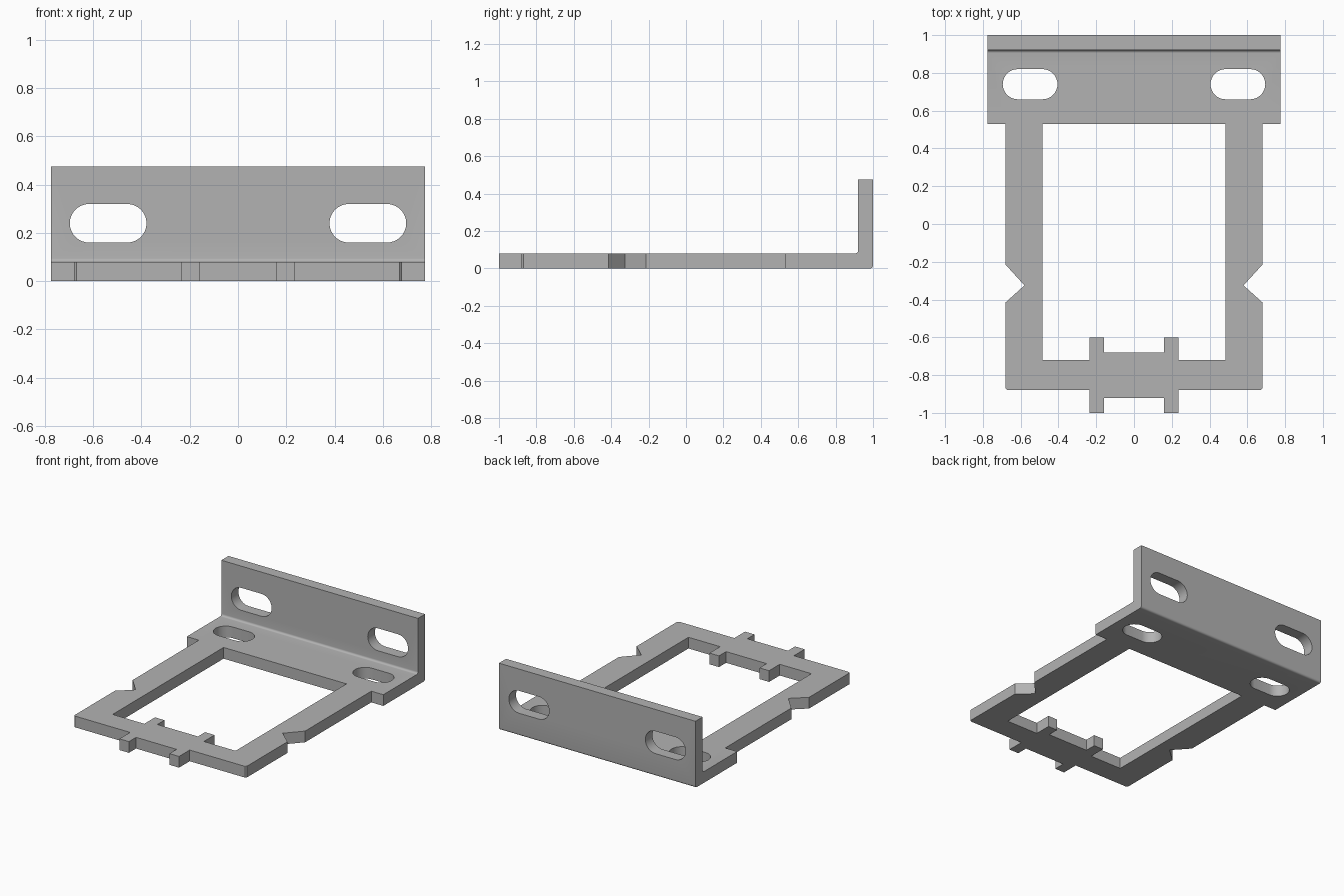
import bpy, bmesh
from math import sin, cos, pi, radians
from mathutils import Vector

if "Cube" in bpy.data.objects:
    bpy.data.objects.remove(bpy.data.objects["Cube"])

T = 0.08        # sheet thickness
W = 0.775       # half width of the mounting angle
SEAM = 0.53     # front edge of the mounting angle

steel = bpy.data.materials.new("plain_grey_steel")
steel.use_nodes = True
grey = (0.45, 0.45, 0.45, 1)
steel.diffuse_color = grey
steel.node_tree.nodes["Principled BSDF"].inputs["Base Color"].default_value = grey


def prism(name, points, sweep):
    """Extrude a closed planar outline along a vector."""
    bm = bmesh.new()
    face = bm.faces.new([bm.verts.new(p) for p in points])
    extruded = bmesh.ops.extrude_face_region(bm, geom=[face])["geom"]
    moved = [g for g in extruded if isinstance(g, bmesh.types.BMVert)]
    bmesh.ops.translate(bm, verts=moved, vec=Vector(sweep))
    bmesh.ops.recalc_face_normals(bm, faces=bm.faces)
    mesh = bpy.data.meshes.new(name)
    bm.to_mesh(mesh)
    bm.free()
    mesh.materials.append(steel)
    obj = bpy.data.objects.new(name, mesh)
    bpy.context.collection.objects.link(obj)
    return obj


def arc(cx, cy, r, start, end, steps):
    angles = [radians(start + (end - start) * i / steps) for i in range(steps + 1)]
    return [(cx + r * cos(a), cy + r * sin(a)) for a in angles]


def slot(cx, cy, half_length, r=0.08):
    d = half_length - r
    return arc(cx + d, cy, r, -90, 90, 16) + arc(cx - d, cy, r, 90, 270, 16)


def combine(target, tool, operation):
    mod = target.modifiers.new(tool.name, 'BOOLEAN')
    mod.operation = operation
    mod.solver = 'EXACT'
    mod.object = tool
    bpy.context.view_layer.objects.active = target
    bpy.ops.object.modifier_apply(modifier=mod.name)
    bpy.data.objects.remove(tool)


# Mounting angle: L section with small bend radii, swept across the width
section = [(SEAM, 0)] + arc(0.985, 0.015, 0.015, -90, 0, 6)
section += [(1, 0.475), (0.92, 0.475)]
section += arc(0.905, T + 0.015, 0.015, 0, -90, 6) + [(SEAM, T)]
bracket = prism("mounting_bracket", [(-W, y, z) for y, z in section], (2 * W, 0, 0))

# Open frame: right half outline with side notch and locating tabs, mirrored
half = [(0.16, -0.92), (0.16, -1), (0.235, -1), (0.235, -0.88), (0.67, -0.88),
        (0.68, -0.87), (0.68, -0.415), (0.58, -0.325), (0.68, -0.215),
        (0.68, 0.6), (0.485, 0.6), (0.485, -0.72), (0.235, -0.72),
        (0.235, -0.6), (0.16, -0.6), (0.16, -0.68)]
outline = half + [(-x, y) for x, y in reversed(half)]
frame = prism("frame", [(x, y, 0) for x, y in outline], (0, 0, T))
combine(bracket, frame, 'UNION')

# Slotted holes in the base and in the upright flange
for side in (-1, 1):
    base = slot(side * 0.55, 0.74, 0.145)
    combine(bracket, prism("base_slot", [(x, y, -0.1) for x, y in base],
                           (0, 0, 0.3)), 'DIFFERENCE')
    wall = slot(side * 0.538, 0.24, 0.159)
    combine(bracket, prism("flange_slot", [(x, 0.87, z) for x, z in wall],
                           (0, 0.2, 0)), 'DIFFERENCE')

# Smooth slot ends and bends, crisp sheet edges
bpy.ops.object.select_all(action='DESELECT')
bracket.select_set(True)
bpy.context.view_layer.objects.active = bracket
bpy.ops.object.shade_smooth_by_angle(angle=radians(30))
